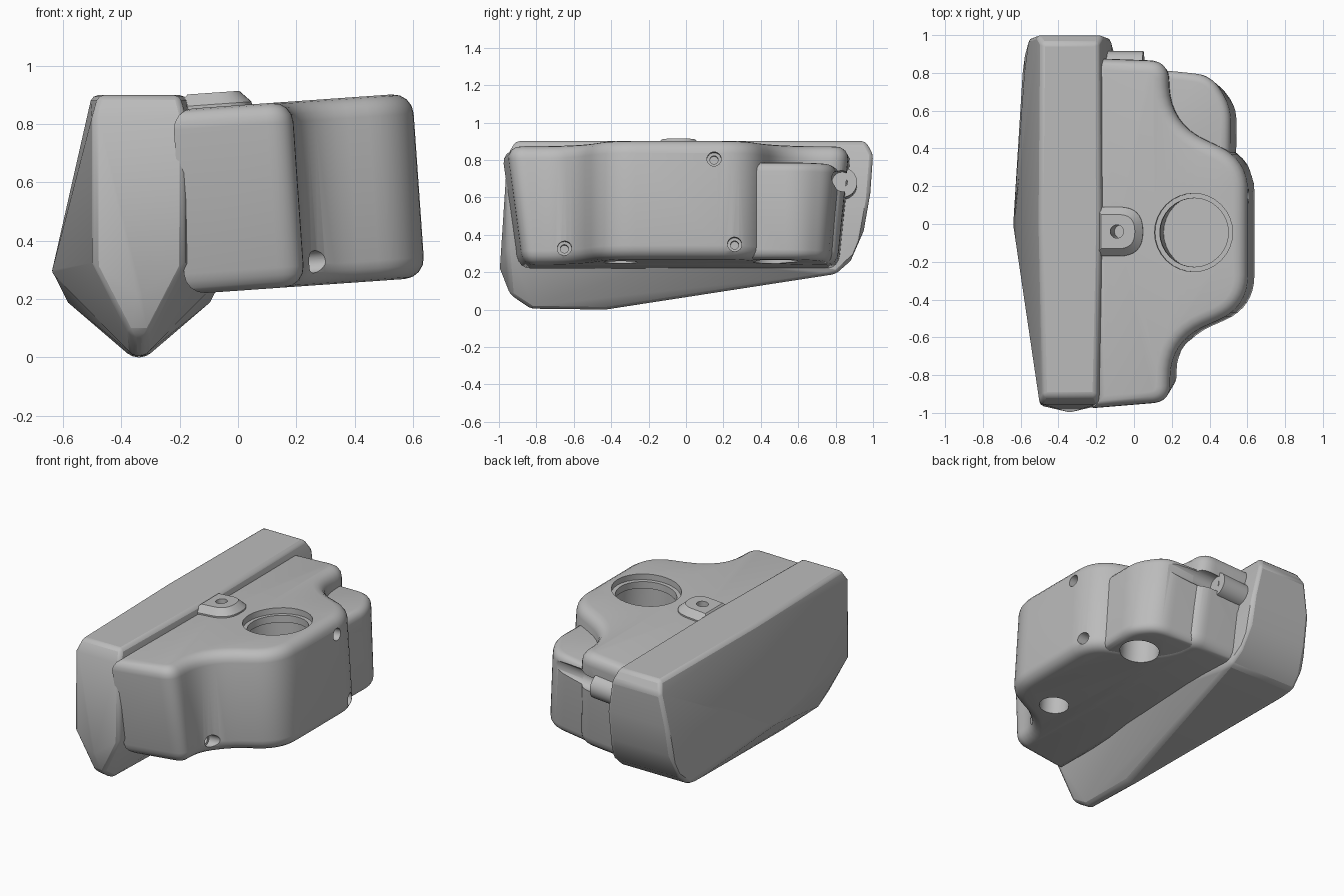
import bpy, bmesh, math
from mathutils import Vector, Matrix

cube = bpy.data.objects.get("Cube")
if cube:
    bpy.data.objects.remove(cube, do_unlink=True)

grey = bpy.data.materials.new("plain grey")
grey.use_nodes = True
grey.diffuse_color = (0.5, 0.5, 0.5, 1)
grey.node_tree.nodes["Principled BSDF"].inputs["Base Color"].default_value = (0.5, 0.5, 0.5, 1)

# The housing leans slightly toward the hull
TILT = Matrix.Rotation(-0.07, 4, 'Y')
UP, OUT = Vector((0, 0, 1)), Vector((1, 0, 0))


def local(x, y, z):
    return TILT.inverted() @ Vector((x, y, z))


def finish(name, bm):
    bmesh.ops.recalc_face_normals(bm, faces=bm.faces)
    mesh = bpy.data.meshes.new(name)
    bm.to_mesh(mesh)
    bm.free()
    mesh.materials.append(grey)
    obj = bpy.data.objects.new(name, mesh)
    bpy.context.collection.objects.link(obj)
    return obj


def skin(bm, rings):
    """Closed solid through a stack of equal rings of points."""
    rings = [[bm.verts.new(p) for p in ring] for ring in rings]
    for lower, upper in zip(rings, rings[1:]):
        for i in range(len(lower)):
            bm.faces.new((lower[i - 1], lower[i], upper[i], upper[i - 1]))
    bm.faces.new(rings[0][::-1])
    bm.faces.new(rings[-1])


def outline(corners, inset, steps=8):
    """Counter-clockwise outline of (x, y, cut) corners, inset and rounded."""
    flat = [Vector(c[:2]) for c in corners]
    pts = []
    for i, (x, y, cut) in enumerate(corners):
        d1 = (flat[i] - flat[i - 1]).normalized()
        d2 = (flat[(i + 1) % len(flat)] - flat[i]).normalized()
        n1, n2 = Vector((-d1.y, d1.x)), Vector((-d2.y, d2.x))
        turn = math.atan2(d1.x * d2.y - d1.y * d2.x, d1.dot(d2))
        p = flat[i] + (n1 + n2) * inset / (1 + n1.dot(n2))
        if cut == 0:
            pts.append(p)
            continue
        cut = max(.01, cut - inset * math.tan(turn / 2))
        for k in range(steps + 1):
            s = k / steps
            pts.append(p - d1 * cut * (1 - s) ** 2 + d2 * cut * s ** 2)
    return pts


def prism(name, corners, low, high, bevel, segments):
    """Upright block whose top and bottom rims are rounded."""
    arc = [k / segments * math.pi / 2 for k in range(segments + 1)]
    levels = [(bevel * (1 - math.sin(a)), low + bevel * (1 - math.cos(a))) for a in arc]
    levels += [(inset, high + low - z) for inset, z in reversed(levels)]
    bm = bmesh.new()
    skin(bm, [[(p.x, p.y, z) for p in outline(corners, inset)] for inset, z in levels])
    return finish(name, bm)


def lathe(bm, origin, axis, profile, sides=32):
    """Turned solid from (radius, distance along the axis) steps."""
    turn = axis.to_track_quat('Z', 'Y')
    angles = [2 * math.pi * k / sides for k in range(sides)]
    skin(bm, [[origin + turn @ Vector((r * math.cos(a), r * math.sin(a), t)) for a in angles]
              for r, t in profile])


def carve(target, bm):
    tool = finish("cutter", bm)
    mod = target.modifiers.new("carve", 'BOOLEAN')
    mod.operation, mod.solver, mod.object = 'DIFFERENCE', 'EXACT', tool
    mod.use_hole_tolerant = True
    bpy.context.view_layer.objects.active = target
    bpy.ops.object.modifier_apply(modifier=mod.name)
    bpy.data.objects.remove(tool, do_unlink=True)


def smooth(obj):
    bpy.ops.object.select_all(action='DESELECT')
    obj.select_set(True)
    bpy.context.view_layer.objects.active = obj
    bpy.ops.object.shade_smooth_by_angle(angle=math.radians(32))


# Boat-shaped hull, mirrored about its own centre plane
half_hull = [
    (.14, -.91, .9), (.16, -.955, .83), (.16, -.96, .33), (.01, -.995, .22),
    (.03, -.94, .08), (.025, -.83, .005), (.025, -.43, 0), (.25, .8, .19),
    (.3, 0, .29), (.15, .96, .9), (.175, 1, .83), (.215, .985, .62),
    (.24, .8, .52), (.22, .95, .42), (.24, .88, .26), (.16, 0, .9),
]
bm = bmesh.new()
for x, y, z in half_hull:
    for side in (-1, 1):
        bm.verts.new((-.34 + side * x, y, z))
bmesh.ops.convex_hull(bm, input=bm.verts)
bmesh.ops.dissolve_limit(bm, angle_limit=math.radians(2), verts=bm.verts, edges=bm.edges)
hull = finish("hull", bm)
soft = hull.modifiers.new("soft edges", 'BEVEL')
soft.width, soft.segments, soft.limit_method = .02, 2, 'ANGLE'
soft.angle_limit = math.radians(30)
smooth(hull)

# Main housing with waisted outline, and the lower block behind it
LOW, HIGH = .228, .863
housing = prism("housing", [
    (-.165, -.985, 0), (.245, -.95, .09), (.25, -.62, .2), (.66, -.44, .17),
    (.66, .34, .17), (.25, .53, .2), (.235, .87, .1), (-.165, .885, 0),
], LOW, HIGH, .07, 4)
rear_block = prism("rear_block", [
    (0, .2, 0), (.56, .2, 0), (.565, .62, .09), (.46, .8, .09), (.05, .85, 0),
], LOW + .004, .752, .05, 4)

hub = local(-.09, -.04, .9)
eye = local(.315, -.045, .89)
channel = local(.05, .835, .68)


def openings():
    bm = bmesh.new()
    # Large lipped opening in the top, and the bore under the tongue
    lathe(bm, Vector((eye.x, eye.y, 0)), UP, [
        (.2, .28), (.2, .78), (.182, .78), (.182, .825), (.207, .825), (.207, 1)])
    lathe(bm, hub, UP, [(.035, -.3), (.035, .2)])
    # Round openings in the underside
    for x, y, radius in ((.34, -.35, .09), (.36, .48, .12)):
        p = local(x, y, .25)
        lathe(bm, Vector((p.x, p.y, 0)), UP, [(radius, 0), (radius, .5)])
    # Countersunk screw holes in the side walls
    for x, y, z in ((.22, -.65, .325), (.56, .26, .345), (.53, .15, .8)):
        lathe(bm, local(x, y, z), OUT, [(.022, -.05), (.022, 0), (.038, 0), (.038, .25)])
    # Screw channel at the rear corner
    lathe(bm, channel, OUT, [(.055, 0), (.055, .55)])
    return bm


# End walls slope inward toward the base
for part in (housing, rear_block):
    for v in part.data.vertices:
        weight = max(0, (abs(v.co.y) - .6) / .38)
        v.co.y -= math.copysign(.09, v.co.y) * weight * (HIGH - v.co.z) / (HIGH - LOW)
    carve(part, openings())
    part.matrix_world = TILT
    smooth(part)

# Mounting tongue on the top
tongue = prism("tongue", [
    (-.15, hub.y - .13, 0), (hub.x + .135, hub.y - .13, .125),
    (hub.x + .135, hub.y + .13, .125), (-.15, hub.y + .13, 0),
], .78, .912, .04, 1)
bm = bmesh.new()
lathe(bm, hub, UP, [(.035, -.3), (.035, .2)])
carve(tongue, bm)
tongue.matrix_world = TILT
smooth(tongue)

# Rear lug with screw hole
bm = bmesh.new()
lathe(bm, channel, -OUT, [
    (.028, .06), (.028, 0), (.08, 0), (.08, .25)])
lug = finish("rear_lug", bm)
lug.matrix_world = TILT
smooth(lug)
